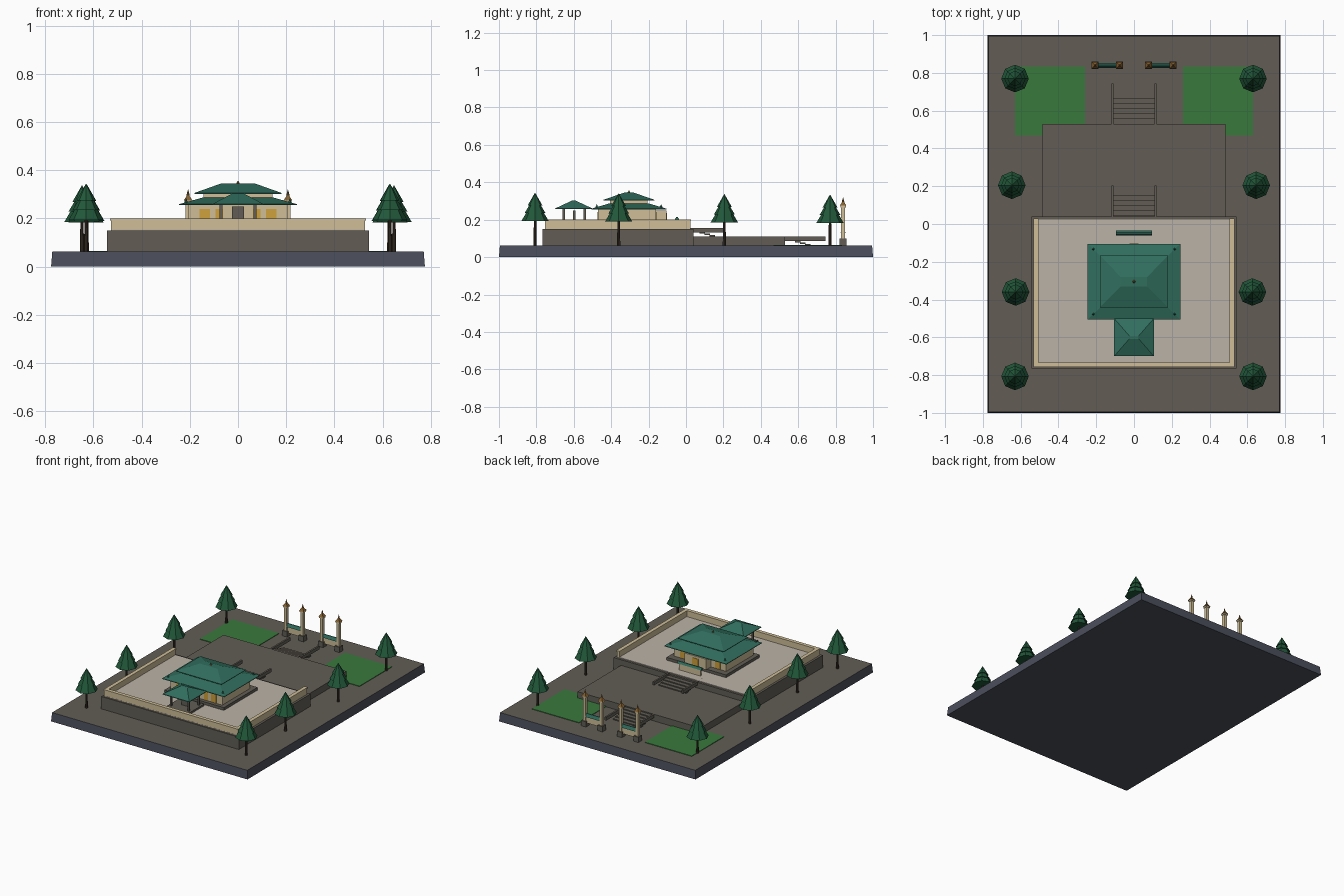
import bpy, bmesh

cube = bpy.data.objects.get("Cube")
if cube:
    bpy.data.objects.remove(cube, do_unlink=True)


def material(name, rgb):
    m = bpy.data.materials.new(name)
    m.use_nodes = True
    linear = [(c / 255) ** 2.2 for c in rgb] + [1]
    m.diffuse_color = linear
    m.node_tree.nodes["Principled BSDF"].inputs["Base Color"].default_value = linear
    return m


slate = material("slate", (76, 80, 92))
stone = material("stone", (98, 94, 86))
paving = material("paving", (186, 177, 166))
tan = material("tan plaster", (205, 188, 150))
teal = material("teal tile", (52, 110, 94))
lawn_green = material("lawn green", (60, 120, 62))
leaf = material("leaf green", (38, 88, 60))
gold = material("gold", (205, 160, 62))
bark = material("bark", (62, 52, 44))
bronze = material("bronze", (130, 95, 50))


def finish(name, bm, mat):
    mesh = bpy.data.meshes.new(name)
    bmesh.ops.recalc_face_normals(bm, faces=bm.faces)
    bm.to_mesh(mesh)
    bm.free()
    mesh.materials.append(mat)
    ob = bpy.data.objects.new(name, mesh)
    bpy.context.collection.objects.link(ob)
    return ob


def frustum(name, mat, x, y, z0, z1, base, top):
    """Block tapering from base half sizes to top half sizes."""
    bm = bmesh.new()
    bmesh.ops.create_cube(bm, size=2)
    for v in bm.verts:
        half, z = (top, z1) if v.co.z > 0 else (base, z0)
        v.co = (x + v.co.x * half[0], y + v.co.y * half[1], z)
    return finish(name, bm, mat)


def box(name, mat, x, y, z0, z1, hx, hy):
    return frustum(name, mat, x, y, z0, z1, (hx, hy), (hx, hy))


def cone(name, mat, x, y, z0, z1, r0, r1=0.0, sides=8):
    bm = bmesh.new()
    bmesh.ops.create_cone(bm, cap_ends=True, segments=sides, radius1=r0, radius2=r1, depth=z1 - z0)
    bmesh.ops.translate(bm, verts=bm.verts, vec=(x, y, (z0 + z1) / 2))
    return finish(name, bm, mat)


def roof(name, x, y, z0, z1, base, top):
    """Tiled hip roof with a thin fascia under the eaves."""
    frustum(name, teal, x, y, z0 + 0.004, z1, base, top)
    box(name + "_fascia", teal, x, y, z0, z0 + 0.004, *base)


# Ground slab: slate sides with a stone top
ground = frustum("ground_slab", slate, 0, 0, 0, 0.062, (0.775, 1.0), (0.77, 0.995))
ground.data.materials.append(stone)
for face in ground.data.polygons:
    if face.normal.z > 0.9:
        face.material_index = 1

# Terraces and courtyard
box("upper_terrace", stone, 0, -0.363, 0.06, 0.15, 0.543, 0.403)
box("lower_terrace", stone, 0, 0.283, 0.06, 0.11, 0.485, 0.247)
box("courtyard_paving", paving, 0, -0.365, 0.15, 0.155, 0.52, 0.39)

# Courtyard walls, open towards the stairs
for s in (-1, 1):
    box("side_wall", tan, s * 0.518, -0.365, 0.15, 0.192, 0.009, 0.39)
    box("side_wall_cap", tan, s * 0.518, -0.365, 0.192, 0.2, 0.013, 0.393)
box("end_wall", tan, 0, -0.745, 0.15, 0.192, 0.52, 0.009)
box("end_wall_cap", tan, 0, -0.745, 0.192, 0.2, 0.531, 0.013)

# Two flights of stairs with side rails
for y0, z_top, rail_y, rail_z in ((0.045, 0.15, 0.093, 0.131), (0.53, 0.11, 0.633, 0.086)):
    for i in range(6):
        z = z_top - 0.008 * (i + 1)
        box("stair_tread", stone, 0, y0 + 0.014 + 0.027 * i, z - 0.007, z, 0.108, 0.0145)
    for s in (-1, 1):
        box("stair_rail", stone, s * 0.114, rail_y, rail_z, rail_z + 0.024, 0.006, 0.112)

for s in (-1, 1):
    # Lawns
    box("lawn", lawn_green, s * 0.445, 0.652, 0.06, 0.066, 0.185, 0.183)

    # Gate: a pair of pillars with a low roofed panel between them
    for x in (0.077, 0.207):
        px = s * x
        box("gate_post_base", stone, px, 0.84, 0.06, 0.1, 0.019, 0.019)
        box("gate_post", tan, px, 0.84, 0.1, 0.265, 0.011, 0.011)
        box("gate_post_collar", tan, px, 0.84, 0.265, 0.275, 0.015, 0.015)
        frustum("gate_post_cap", bronze, px, 0.84, 0.275, 0.295, (0.018, 0.018), (0.005, 0.005))
        cone("gate_post_finial", bronze, px, 0.84, 0.295, 0.322, 0.007)
    box("gate_panel", tan, s * 0.142, 0.84, 0.085, 0.13, 0.055, 0.005)
    frustum("gate_panel_roof", teal, s * 0.142, 0.84, 0.13, 0.152, (0.055, 0.013), (0.055, 0.003))

    # Trees
    for x, y, top in ((0.63, 0.77, 0.335), (0.647, 0.205, 0.338), (0.627, -0.36, 0.342), (0.63, -0.807, 0.345)):
        cone("tree_trunk", bark, s * x, y, 0.06, 0.21, 0.009, 0.006)
        for drop, height, radius in ((0.152, 0.09, 0.073), (0.11, 0.08, 0.056), (0.07, 0.07, 0.04)):
            cone("tree_foliage", leaf, s * x, y, top - drop, top - drop + height, radius, max(0, 0.02 - 0.28 * (0.152 - drop)))

# Main hall
HY = -0.305
box("hall_plinth", stone, 0, HY, 0.155, 0.175, 0.235, 0.19)
box("hall_walls", tan, 0, HY - 0.01, 0.175, 0.258, 0.205, 0.155)
box("rear_porch", tan, 0, -0.135, 0.175, 0.25, 0.085, 0.03)
box("rear_door", gold, 0, -0.104, 0.175, 0.235, 0.025, 0.002)
for side_y in (-0.471, -0.159):
    for s in (-1, 1):
        box("wide_window", gold, s * 0.138, side_y, 0.178, 0.24, 0.021, 0.002)
        if side_y < -0.4:
            box("narrow_window", gold, s * 0.078, side_y, 0.178, 0.24, 0.015, 0.002)
roof("lower_roof", 0, HY, 0.255, 0.287, (0.245, 0.2), (0.145, 0.105))
for sx in (-1, 1):
    for sy in (-1, 1):
        cone("eave_ornament", teal, sx * 0.215, HY + sy * 0.172, 0.262, 0.284, 0.009, sides=4)
box("upper_walls", tan, 0, HY, 0.28, 0.305, 0.143, 0.1)
roof("upper_roof", 0, HY, 0.302, 0.345, (0.18, 0.137), (0.07, 0.025))
cone("roof_finial", bronze, 0, HY, 0.343, 0.358, 0.009)

# Small pavilion sheltering an upright stone
box("pavilion_plinth", stone, 0, -0.595, 0.155, 0.168, 0.09, 0.085)
for sx in (-1, 1):
    for sy in (-1, 1):
        box("pavilion_post", stone, sx * 0.07, -0.597 + sy * 0.056, 0.168, 0.258, 0.006, 0.006)
box("standing_stone", stone, 0, -0.597, 0.168, 0.25, 0.025, 0.006)
roof("pavilion_roof", 0, -0.6, 0.256, 0.303, (0.105, 0.1), (0.025, 0.008))

# Screen wall at the head of the stairs
box("screen_wall", tan, 0, -0.048, 0.155, 0.2, 0.085, 0.007)
frustum("screen_wall_roof", teal, 0, -0.048, 0.2, 0.214, (0.095, 0.013), (0.095, 0.004))
